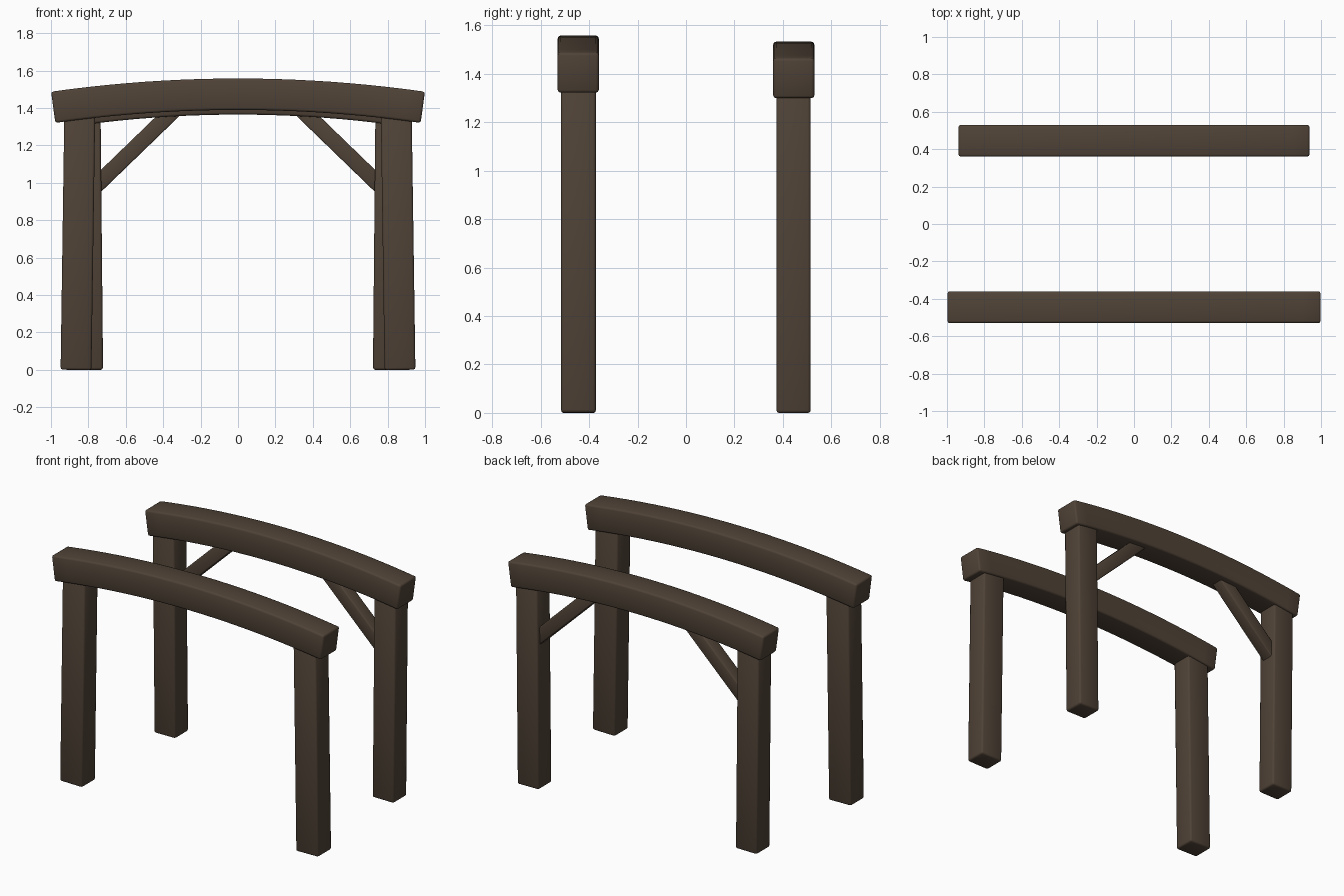
import bpy, bmesh, math
from mathutils import Vector

if "Cube" in bpy.data.objects:
    bpy.data.objects.remove(bpy.data.objects["Cube"])

wood = bpy.data.materials.new("dark brown wood")
wood.diffuse_color = (0.080, 0.056, 0.038, 1)
wood.use_nodes = True
wood.node_tree.nodes["Principled BSDF"].inputs["Base Color"].default_value = wood.diffuse_color


def timber(name, path, y, depth, width, bevel):
    """Sweep a rectangular section along an xz path, then round its edges."""
    pts = [Vector((p[0], 0, p[1])) for p in path]
    bm = bmesh.new()
    rings = []
    for i, p in enumerate(pts):
        t = (pts[min(i + 1, len(pts) - 1)] - pts[max(i - 1, 0)]).normalized()
        n = Vector((-t.z, 0, t.x)) * width / 2
        d = Vector((0, depth / 2, 0))
        c = p + Vector((0, y, 0))
        rings.append([bm.verts.new(c + o) for o in (n + d, n - d, -n - d, -n + d)])
    for a, b in zip(rings, rings[1:]):
        for k in range(4):
            bm.faces.new((a[k], a[(k + 1) % 4], b[(k + 1) % 4], b[k]))
    bm.faces.new(rings[0])
    bm.faces.new(rings[-1])
    bmesh.ops.recalc_face_normals(bm, faces=bm.faces)
    for f in bm.faces:
        f.smooth = True
    me = bpy.data.meshes.new(name)
    bm.to_mesh(me)
    bm.free()
    me.materials.append(wood)
    ob = bpy.data.objects.new(name, me)
    bpy.context.collection.objects.link(ob)
    m = ob.modifiers.new("rounded edges", 'BEVEL')
    m.width = bevel
    m.segments = 2
    m.limit_method = 'ANGLE'
    m.angle_limit = math.radians(40)
    return ob


def arch(half, mid_z, drop, n=20):
    """Gently bowed centre line of a beam."""
    return [(half * t, mid_z - drop * t * t)
            for t in (-1 + 2 * i / n for i in range(n + 1))]


# Bowed beams
timber("front_beam", arch(0.988, 1.474, 0.070), -0.445, 0.17, 0.168, 0.012)
timber("back_beam", arch(0.928, 1.449, 0.068), 0.445, 0.17, 0.168, 0.012)

for s, side in ((-1, "left"), (1, "right")):
    # Slightly leaning posts
    timber("front_%s_post" % side, [(s * 0.866, 0), (s * 0.846, 1.38)],
           -0.444, 0.144, 0.165, 0.012)
    timber("back_%s_post" % side, [(s * 0.800, 0), (s * 0.813, 1.36)],
           0.444, 0.142, 0.157, 0.012)
    # Diagonal braces on the back frame only
    timber("back_%s_brace" % side, [(s * 0.785, 0.96), (s * 0.33, 1.40)],
           0.445, 0.085, 0.085, 0.008)
